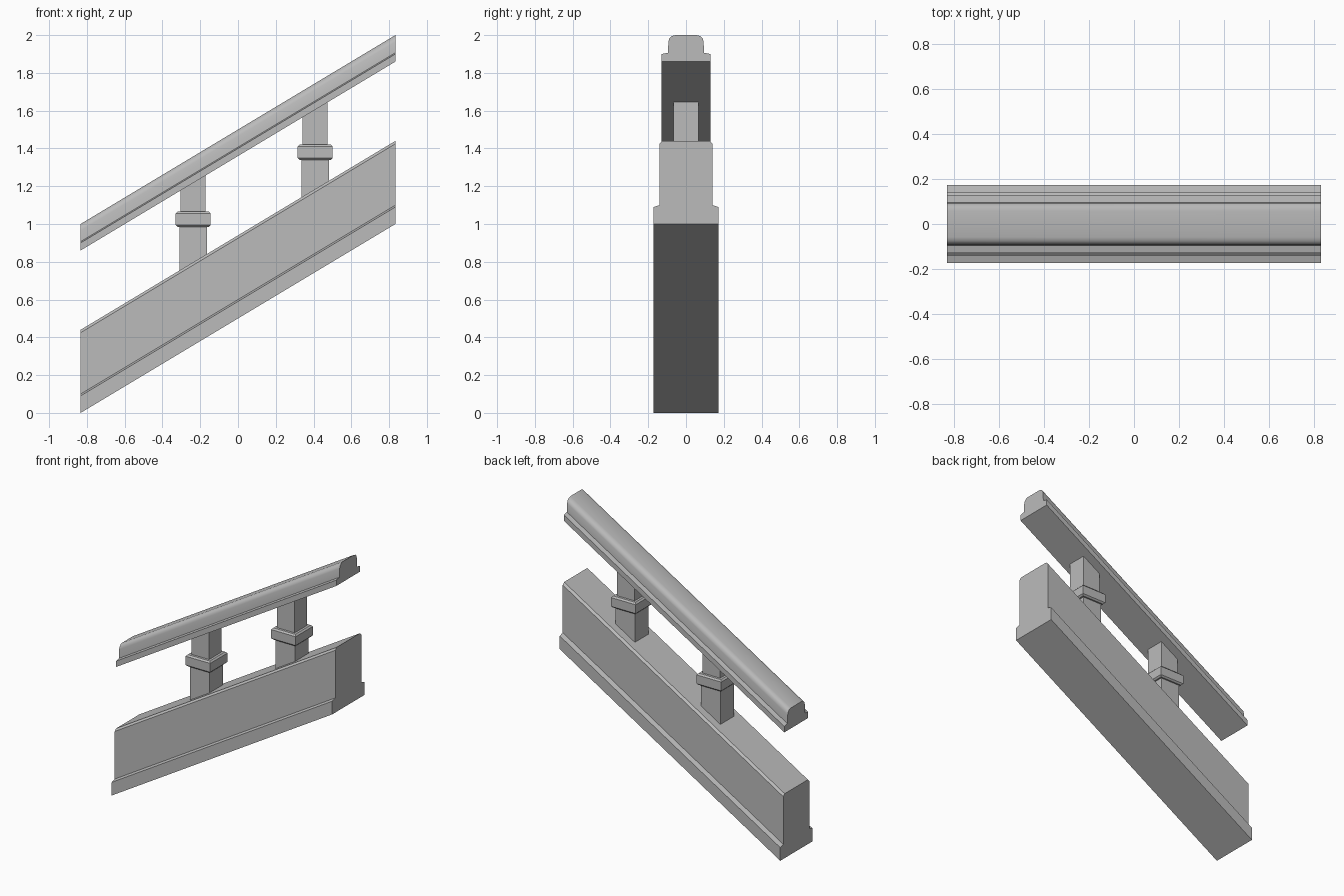
import bpy, bmesh, math

cube = bpy.data.objects.get("Cube")
if cube:
    bpy.data.objects.remove(cube, do_unlink=True)

HALF = 0.833          # half the run of the stair flight
SLOPE = 0.6           # rise over run

stone = bpy.data.materials.new("grey stone")
stone.use_nodes = True
GREY = (0.5, 0.5, 0.5, 1)
stone.diffuse_color = GREY
stone.node_tree.nodes["Principled BSDF"].inputs["Base Color"].default_value = GREY


def finish(name, bm, smooth_angle=None):
    bmesh.ops.recalc_face_normals(bm, faces=bm.faces)
    mesh = bpy.data.meshes.new(name)
    bm.to_mesh(mesh)
    bm.free()
    mesh.materials.append(stone)
    obj = bpy.data.objects.new(name, mesh)
    bpy.context.collection.objects.link(obj)
    if smooth_angle:
        bpy.ops.object.select_all(action="DESELECT")
        obj.select_set(True)
        bpy.context.view_layer.objects.active = obj
        bpy.ops.object.shade_smooth_by_angle(angle=math.radians(smooth_angle))
    return obj


def sloped_bar(name, half_profile, smooth_angle=None):
    """Sweep a mirrored (y, height) profile up the slope with upright ends."""
    profile = half_profile + [(-y, z) for y, z in reversed(half_profile)]
    bm = bmesh.new()
    ends = [[bm.verts.new((x, y, z + SLOPE * (x + HALF))) for y, z in profile]
            for x in (-HALF, HALF)]
    for ring in ends:
        bm.faces.new(ring)
    for i in range(len(profile)):
        j = (i + 1) % len(profile)
        bm.faces.new((ends[0][i], ends[0][j], ends[1][j], ends[1][i]))
    return finish(name, bm, smooth_angle)


def block(name, x, half, bottom, top, bevel=0):
    """Square block; bottom and top are functions of x, so ends may slope."""
    bm = bmesh.new()
    bmesh.ops.create_cube(bm, size=2)
    for v in bm.verts:
        px = x + v.co.x * half
        v.co = (px, v.co.y * half, top(px) if v.co.z > 0 else bottom(px))
    if bevel:
        rims = [e for e in bm.edges
                if abs(e.verts[0].co.z - e.verts[1].co.z) < 0.001]
        bmesh.ops.bevel(bm, geom=rims, offset=bevel, segments=1, affect="EDGES")
    return finish(name, bm)


def on_slope(height):
    return lambda x: height + SLOPE * (x + HALF)


def level(z):
    return lambda x: z


# Plinth wall with stepped foot and chamfered top
sloped_bar("base_wall", [(0.173, 0), (0.173, 0.09), (0.14, 0.1),
                         (0.14, 0.425), (0.125, 0.44)])

# Handrail with a ledge and rounded crown
crown = [(0.058 + 0.035 * math.cos(a), 0.965 + 0.035 * math.sin(a))
         for a in (math.radians(d) for d in (0, 30, 60, 90))]
sloped_bar("handrail", [(0.129, 0.86), (0.129, 0.9), (0.096, 0.907)] + crown, 40)

# Balusters: wide shaft, collar, slimmer upper shaft
for side, x, collar in (("right", -0.238, 1.025), ("left", 0.408, 1.38)):
    block(f"{side}_lower_shaft", x, 0.073, on_slope(0.43), level(collar))
    block(f"{side}_collar", x, 0.093, level(collar - 0.04), level(collar + 0.04), 0.01)
    block(f"{side}_upper_shaft", x, 0.067, level(collar), on_slope(0.865))
